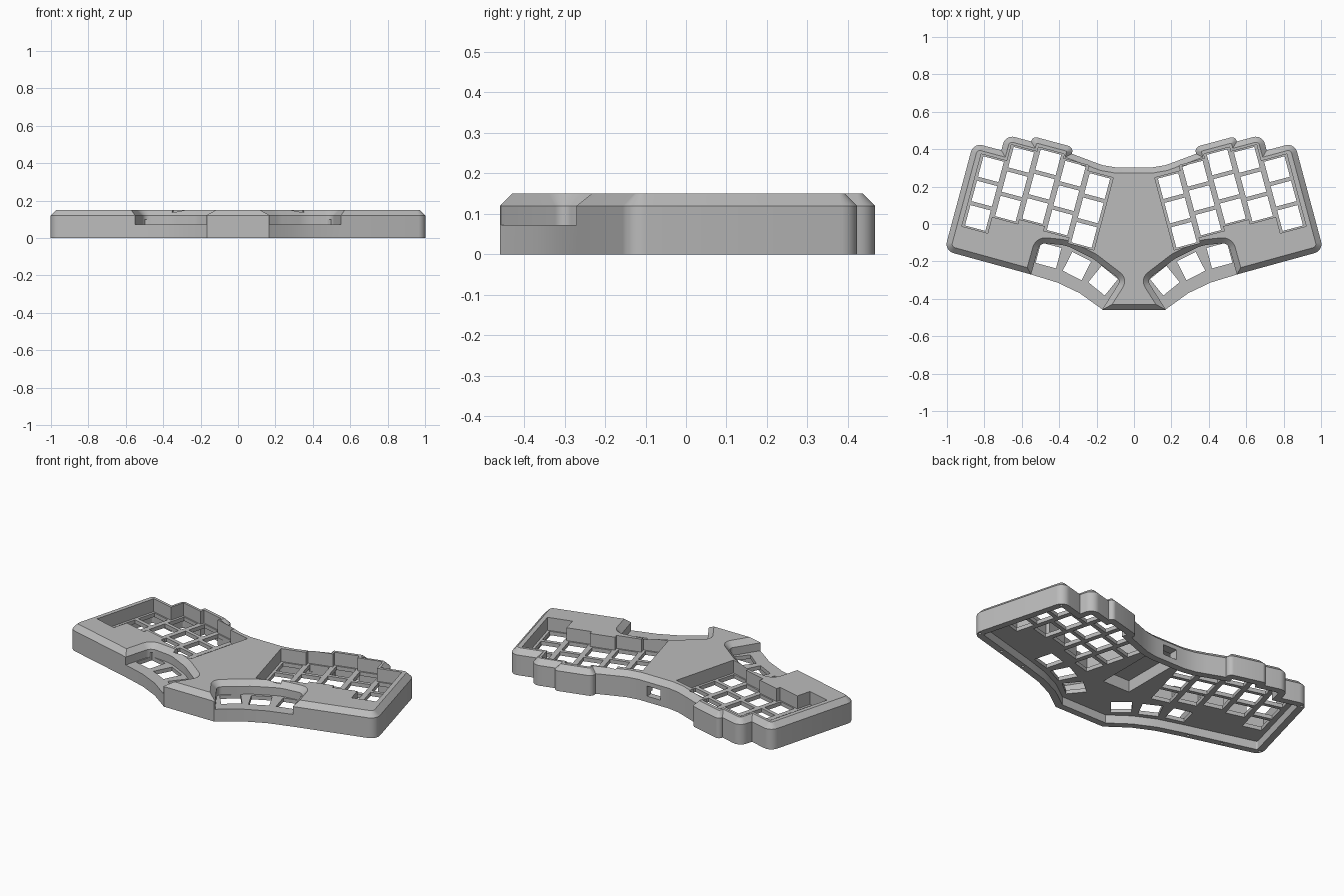
import bpy, bmesh, math
from mathutils import Vector

if "Cube" in bpy.data.objects:
    bpy.data.objects.remove(bpy.data.objects["Cube"], do_unlink=True)

TILT = math.radians(15)
TOP, CHAMFER_Z, PLATE_TOP, PLATE_BOTTOM = 0.15, 0.12, 0.073, 0.05
PITCH_U, PITCH_V, HOLE = 0.143, 0.135, 0.113
STAGGER = [0.06, 0.09, 0.115, 0.09, 0.0]  # inner column to outer column
FIRST_U, ROW_V = 0.171, -0.05

plastic = bpy.data.materials.new("grey plastic")
plastic.use_nodes = True
plastic.diffuse_color = (0.5, 0.5, 0.5, 1)
plastic.node_tree.nodes["Principled BSDF"].inputs["Base Color"].default_value = (0.5, 0.5, 0.5, 1)


def turned(x, y, angle):
    c, s = math.cos(angle), math.sin(angle)
    return (x * c - y * s, x * s + y * c)


# Every polygon is a list of (x, y, corner radius)
def counter_clockwise(corners):
    area = sum(a[0] * b[1] - b[0] * a[1] for a, b in zip(corners, corners[1:] + corners[:1]))
    return corners if area > 0 else corners[::-1]


def offset(corners, d):
    """Grow (d > 0) or shrink a counter-clockwise polygon, keeping its corners mitred."""
    out, n = [], len(corners)
    for i, (x, y, r) in enumerate(corners):
        p = Vector((x, y))
        e1 = (p - Vector(corners[i - 1][:2])).normalized()
        e2 = (Vector(corners[(i + 1) % n][:2]) - p).normalized()
        n1, n2 = Vector((e1.y, -e1.x)), Vector((e2.y, -e2.x))
        q = p + (n1 + n2) * (d / (1 + n1.dot(n2)))
        out.append((q.x, q.y, max(r + d, 0.004) if r else 0))
    return out


def rounded(corners, steps=7):
    """Replace each corner that has a radius by an arc."""
    out, n = [], len(corners)
    for i, (x, y, r) in enumerate(corners):
        p = Vector((x, y))
        if r == 0:
            out.append(p)
            continue
        a = (Vector(corners[i - 1][:2]) - p).normalized()
        b = (Vector(corners[(i + 1) % n][:2]) - p).normalized()
        half = math.acos(max(-1, min(1, a.dot(b)))) / 2
        centre = p + (a + b).normalized() * (r / math.sin(half))
        start = p + a * (r / math.tan(half)) - centre
        for k in range(steps + 1):
            out.append(centre + Vector(turned(start.x, start.y, (math.pi - 2 * half) * k / steps)))
    return out


def loft(bm, corners, levels):
    """Closed solid from one polygon at several (offset, z) levels, lowest first."""
    corners = counter_clockwise(corners)
    rings = [[bm.verts.new((p.x, p.y, z)) for p in rounded(offset(corners, d))] for d, z in levels]
    bm.faces.new(rings[0][::-1])
    bm.faces.new(rings[-1])
    for lo, hi in zip(rings, rings[1:]):
        for i in range(len(lo)):
            bm.faces.new((lo[i - 1], lo[i], hi[i], hi[i - 1]))


def make(name, solids):
    """Object from a list of (polygon, levels) solids."""
    bm = bmesh.new()
    for corners, levels in solids:
        loft(bm, corners, levels)
    mesh = bpy.data.meshes.new(name)
    bm.to_mesh(mesh)
    bm.free()
    mesh.materials.append(plastic)
    obj = bpy.data.objects.new(name, mesh)
    bpy.context.scene.collection.objects.link(obj)
    return obj


def mirrored(corners):
    return [(-x, y, r) for x, y, r in reversed(corners)]


def both(corners, levels):
    return [(corners, levels), (mirrored(corners), levels)]


def rect(x, y, w, h, angle=0.0):
    out = []
    for sx, sy in ((-1, -1), (1, -1), (1, 1), (-1, 1)):
        dx, dy = turned(sx * w / 2, sy * h / 2, angle)
        out.append((x + dx, y + dy, 0))
    return out


# Case outline: scalloped back, straight side, stepped front
half_outline = [(0.10, 0.303, 0), (0.17, 0.315, 0), (0.23, 0.337, 0)]
for u, v, r in ((0.418, 0.277, 0), (0.418, 0.313, 0.03), (0.645, 0.313, 0.025),
                (0.645, 0.284, 0), (0.787, 0.284, 0.05), (0.787, 0.197, 0),
                (0.942, 0.197, 0.05), (0.942, -0.40, 0.05), (0.471, -0.403, 0)):
    half_outline.append((*turned(u, v, TILT), r))
half_outline += [(0.41, -0.313, 0), (0.29, -0.37, 0), (0.165, -0.46, 0)]
outline = counter_clockwise(half_outline + mirrored(half_outline))
case = make("keyboard_case", [(outline, [(0, 0), (0, CHAMFER_Z), (-0.03, TOP)])])

# Hollow underside with a pocket for the controller
cavity = make("cavity_cutter", [(outline, [(-0.04, -0.1), (-0.04, PLATE_BOTTOM)])])
pocket = make("controller_pocket_cutter", [(rect(0, 0.05, 0.18, 0.4), [(0, -0.05), (0, 0.12)])])

# Stepped well around each block of keys
upper, lower = [], []
for k, s in enumerate(STAGGER):
    for edge in (k, k + 1):
        u = FIRST_U + PITCH_U * edge
        upper.append((*turned(u, ROW_V + s + 0.2, TILT), 0))
        lower.append((*turned(u, ROW_V + s - 0.2, TILT), 0))
wells = make("key_well_cutter", both(upper + lower[::-1], [(0, PLATE_TOP), (0, 0.2)]))

# Lowered thumb shelf with chamfered edge
thumb = [(0.575, -0.36, 0), (0.503, -0.10, 0.04), (0.36, -0.115, 0.2), (0.22, -0.185, 0.2),
         (0.07, -0.30, 0.03), (0.21, -0.52, 0), (0.4, -0.52, 0)]
shelf = make("thumb_shelf_cutter",
             both(thumb, [(0, PLATE_TOP), (0, CHAMFER_Z), (0.03, TOP), (0.03, 0.2)]))

# Square switch holes
through = [(0, 0.03), (0, 0.1)]
holes = []
for k, s in enumerate(STAGGER):
    for row in (-1, 0, 1):
        x, y = turned(FIRST_U + PITCH_U * (k + 0.5), ROW_V + s + row * PITCH_V, TILT)
        holes += both(rect(x, y, HOLE, HOLE, TILT), through)
for x, y, angle in ((0.457, -0.168, 15), (0.305, -0.225, 27), (0.165, -0.303, 39)):
    holes += both(rect(x, y, HOLE, HOLE, math.radians(angle)), through)
switches = make("switch_hole_cutter", holes)

# Cable port in the back wall
port = make("cable_port_cutter", [(rect(0, 0.28, 0.09, 0.16), [(0, 0.035), (0, 0.095)])])

# Screw holes in the bottom rim
screws = []
for u, v in ((0.92, 0.165), (0.92, -0.37), (0.70, -0.382), (0.50, -0.382)):
    x, y = turned(u, v, TILT)
    ring = [(x + 0.008 * math.cos(a * math.pi / 6), y + 0.008 * math.sin(a * math.pi / 6), 0)
            for a in range(12)]
    screws += both(ring, [(0, -0.02), (0, 0.04)])
screw_holes = make("screw_hole_cutter", screws)

# Cut everything out of the case
bpy.context.view_layer.update()
bpy.context.view_layer.objects.active = case
for cutter in (cavity, pocket, wells, shelf, switches, port, screw_holes):
    cutter.hide_render = True
    mod = case.modifiers.new(cutter.name, "BOOLEAN")
    mod.operation = "DIFFERENCE"
    mod.solver = "EXACT"
    mod.object = cutter
    bpy.ops.object.modifier_apply(modifier=mod.name)
    bpy.data.objects.remove(cutter, do_unlink=True)

for obj in bpy.context.selected_objects:
    obj.select_set(False)
case.select_set(True)
bpy.ops.object.shade_smooth_by_angle(angle=math.radians(25))
